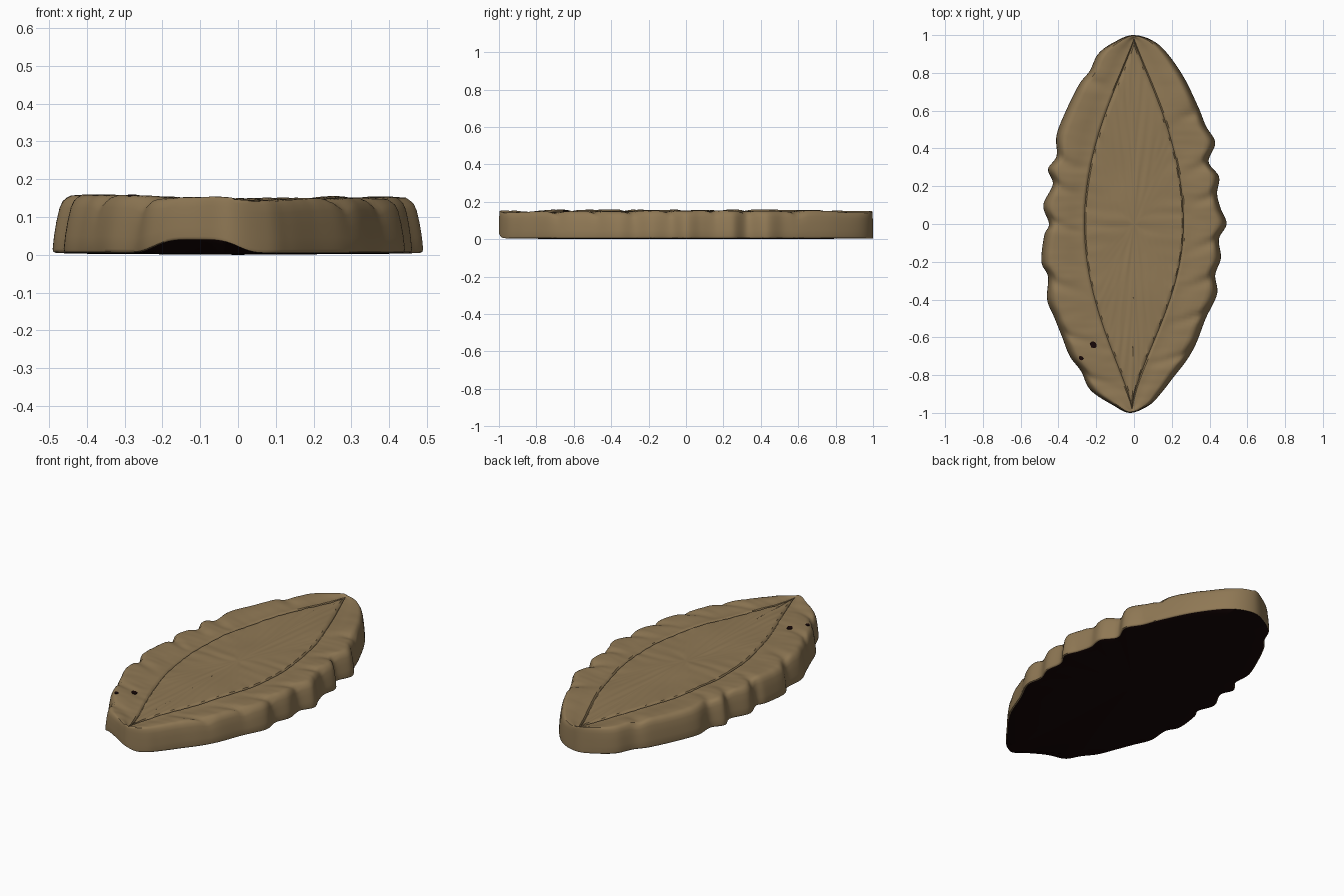
import bpy, bmesh, math
from mathutils import Vector, noise

if "Cube" in bpy.data.objects:
    bpy.data.objects.remove(bpy.data.objects["Cube"], do_unlink=True)


def material(name, rgb):
    m = bpy.data.materials.new(name)
    m.use_nodes = True
    m.diffuse_color = (*rgb, 1)
    b = m.node_tree.nodes["Principled BSDF"]
    b.inputs["Base Color"].default_value = (*rgb, 1)
    b.inputs["Roughness"].default_value = 0.9
    return m


CRUST = material("baked_brown", (0.275, 0.188, 0.09))
DARK = material("dark_underside", (0.008, 0.002, 0.002))

# Scalloped outline, back tip to front tip along each side
RIGHT = [(0, 1), (.13, .95), (.25, .8), (.34, .62), (.38, .52), (.43, .43), (.395, .33), (.45, .25),
         (.44, .16), (.46, .08), (.49, 0), (.45, -.08), (.46, -.18), (.43, -.27), (.44, -.37),
         (.38, -.5), (.33, -.63), (.28, -.72), (.21, -.81), (.14, -.9), (.08, -.96)]
LEFT = [(-.02, -1), (-.11, -.96), (-.23, -.88), (-.28, -.78), (-.34, -.7), (-.38, -.6), (-.42, -.5),
        (-.46, -.4), (-.455, -.28), (-.49, -.2), (-.475, -.06), (-.45, 0), (-.48, .1), (-.43, .21),
        (-.455, .29), (-.41, .36), (-.41, .47), (-.36, .6), (-.29, .74), (-.235, .81), (-.19, .9), (-.11, .96)]
STEPS = 8
CREASES = {1: (.6, .33, .16, -.08, -.28, -.47, -.68), -1: (.78, .35, .21, .02, -.3, -.58, -.8)}


def smooth_loop(points, steps):
    """Closed Catmull-Rom curve through the points."""
    pts, out = [Vector(p) for p in points], []
    for i in range(len(pts)):
        a, b, c, d = (pts[(i + k - 1) % len(pts)] for k in range(4))
        for s in range(steps):
            t = s / steps
            out.append(0.5 * (2 * b + (c - a) * t + (2 * a - 5 * b + 4 * c - d) * t * t
                              + (3 * b - a - 3 * c + d) * t ** 3))
    return out


def lens_point(p, side):
    """Matching point on the almond-shaped score line."""
    y = max(-1, min(1, p.y))
    power = 1.25 if y > 0 else (1.7 if side > 0 else 1.35)
    return Vector((side * .262 * (1 - y * y) ** power - .01 * (y < 0) * y * y, y * .98))


def lumps(x, y):
    return (.007 * noise.noise(Vector((x * 5, y * 4, 3)))
            + .002 * noise.noise(Vector((x * 8, y * 28, 7))))


def rim_height(x, y, side, t):
    """Height of the border; folds run slanted from the notches inward."""
    fold = sum(math.exp(-((y - c + .08 * t) / .028) ** 2) for c in CREASES[side])
    puff = .007 * math.sin(math.pi * min(1, t * 1.3))
    tip = .008 * abs(y) ** 4
    return .146 + puff - tip - .016 * fold * (1 - t) ** 1.3 + .008 * (side < 0) * (1 - t) + lumps(x, y)


outline = smooth_loop(RIGHT + LEFT, STEPS)
half = len(RIGHT) * STEPS
sides = [1 if i < half else -1 for i in range(len(outline))]
lens = [lens_point(p, s) for p, s in zip(outline, sides)]
count = len(outline)

bm = bmesh.new()
rings = []


def add_ring(fn):
    rings.append([bm.verts.new(fn(i)) for i in range(count)])


# Wall: inset fraction toward the score line, and fraction of the height
def wall_ring(inset, level):
    def at(i):
        p = outline[i].lerp(lens[i], inset)
        top = rim_height(p.x, p.y, sides[i], 0)
        lift = .036 * math.exp(-((p.x + .11) / .12) ** 4) * max(0, min(1, (-p.y - .7) * 6))
        base = .005 + lift
        return p.x, p.y, base + (top - base) * level
    return at


# Border between rim and score line
def rim_ring(t):
    def at(i):
        p = outline[i].lerp(lens[i], t)
        z = rim_height(p.x, p.y, sides[i], t)
        if t > .98:
            z -= .009
        return p.x, p.y, z
    return at


# Middle panel with faint ripples
def panel_ring(scale):
    def at(i):
        p = lens[i] * scale
        z = .146 - .006 * abs(p.y) ** 4 + lumps(p.x, p.y) + .0012 * math.sin(p.y * 70 + 4 * p.x)
        return p.x, p.y, z
    return at


for inset, level in ((.035, 0), (.008, .02), (0, .07), (.015, .3), (.04, .55), (.075, .8), (.11, .92), (.15, .98)):
    add_ring(wall_ring(inset, level))
for t in (.2, .28, .38, .5, .62, .74, .84, .92, .96, 1):
    add_ring(rim_ring(t))
for s in (.975, .93, .84, .72, .6, .48, .36, .24, .12):
    add_ring(panel_ring(s))

for low, high in zip(rings, rings[1:]):
    for i in range(count):
        j = (i + 1) % count
        bm.faces.new((low[j], low[i], high[i], high[j]))
top_mid = bm.verts.new((0, 0, .146))
for i in range(count):
    bm.faces.new((rings[-1][i], top_mid, rings[-1][(i + 1) % count]))

# Flat dark underside
flat = [bm.verts.new((v.co.x * .9, v.co.y * .9, .003)) for v in rings[0]]
mid = bm.verts.new((0, 0, 0))
for i in range(count):
    j = (i + 1) % count
    for f in (bm.faces.new((rings[0][i], rings[0][j], flat[j], flat[i])), bm.faces.new((flat[i], flat[j], mid))):
        f.material_index = 1

bmesh.ops.recalc_face_normals(bm, faces=bm.faces)
mesh = bpy.data.meshes.new("leaf_loaf")
bm.to_mesh(mesh)
bm.free()
loaf = bpy.data.objects.new("leaf_loaf", mesh)
bpy.context.collection.objects.link(loaf)
mesh.materials.append(CRUST)
mesh.materials.append(DARK)
bpy.context.view_layer.objects.active = loaf
loaf.select_set(True)
bpy.ops.object.shade_smooth_by_angle(angle=math.radians(50))

# Small dark pits near the front left
for n, (x, y, r) in enumerate(((-.215, -.64, .02), (-.28, -.71, .013))):
    hit, spot, normal, _ = loaf.ray_cast((x, y, 1), (0, 0, -1))
    bpy.ops.mesh.primitive_cylinder_add(vertices=10, radius=r, depth=.006, location=spot)
    pit = bpy.context.object
    pit.name = f"dark_pit_{n + 1}"
    pit.rotation_euler = normal.to_track_quat("Z", "Y").to_euler()
    pit.scale.y = .8
    pit.data.materials.append(DARK)
